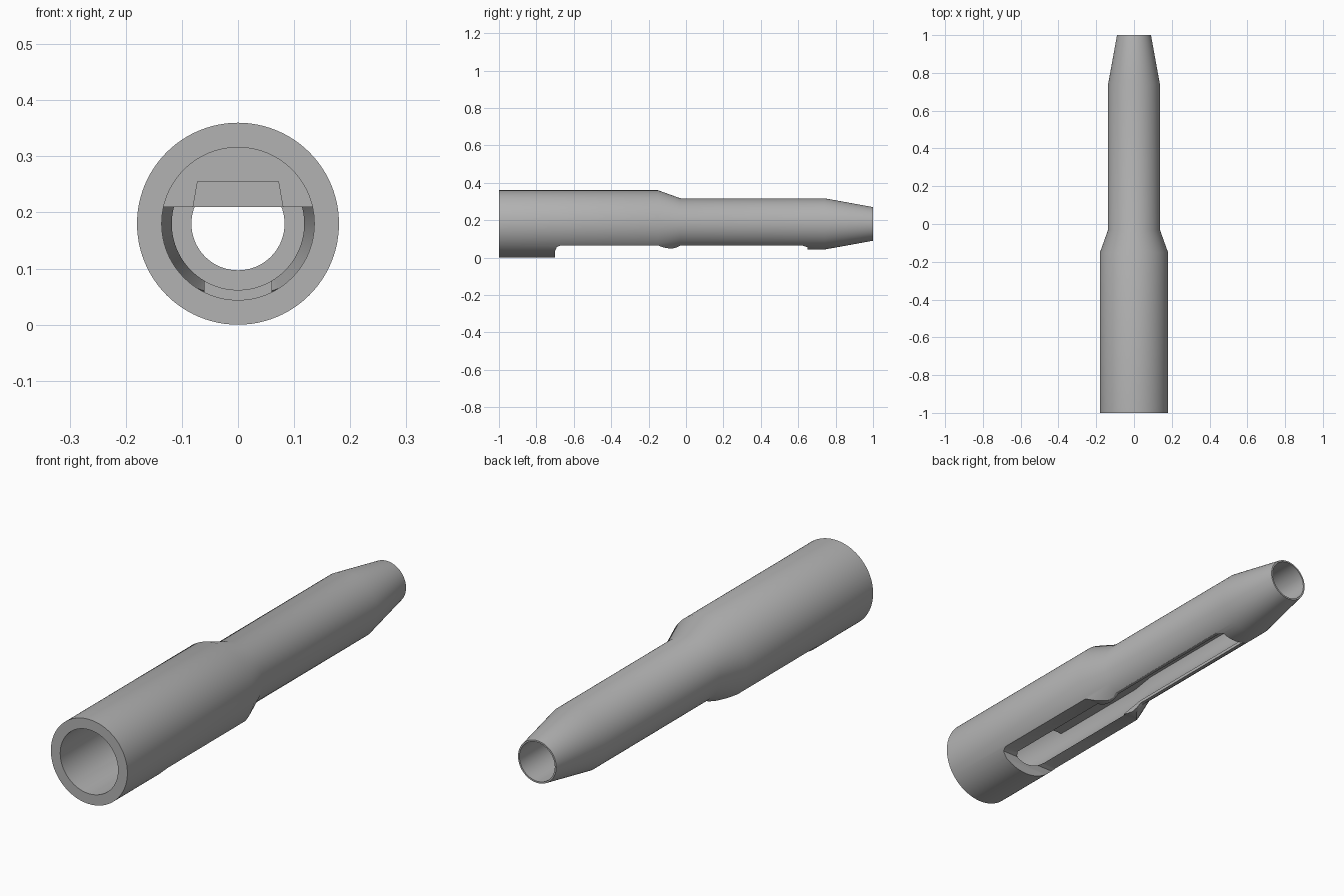
import bpy, bmesh, math

old = bpy.data.objects.get("Cube")
if old:
    bpy.data.objects.remove(old, do_unlink=True)

AXIS_Z = 0.18
SEGMENTS = 96

grey = bpy.data.materials.new("plain_grey")
grey.use_nodes = True
grey.diffuse_color = (0.45, 0.45, 0.45, 1)
grey.node_tree.nodes["Principled BSDF"].inputs["Base Color"].default_value = (0.45, 0.45, 0.45, 1)


def finish(name, bm):
    bmesh.ops.recalc_face_normals(bm, faces=bm.faces[:])
    mesh = bpy.data.meshes.new(name)
    bm.to_mesh(mesh)
    bm.free()
    mesh.materials.append(grey)
    obj = bpy.data.objects.new(name, mesh)
    bpy.context.collection.objects.link(obj)
    return obj


def lathe(name, profile):
    """Turn a closed (y, radius) profile around the long axis."""
    bm = bmesh.new()
    rings = []
    for i in range(SEGMENTS):
        a = math.tau * i / SEGMENTS
        rings.append([bm.verts.new((r * math.cos(a), y, AXIS_Z + r * math.sin(a)))
                      for y, r in profile])
    n = len(profile)
    for i in range(SEGMENTS):
        p, q = rings[i], rings[(i + 1) % SEGMENTS]
        for k in range(n):
            j = (k + 1) % n
            bm.faces.new((p[k], p[j], q[j], q[k]))
    return finish(name, bm)


def prism(name, outline, offset):
    """Extrude a closed outline of 3D points by an offset."""
    bm = bmesh.new()
    face = bm.faces.new([bm.verts.new(p) for p in outline])
    new = bmesh.ops.extrude_face_region(bm, geom=[face])["geom"]
    bmesh.ops.translate(bm, vec=offset,
                        verts=[v for v in new if isinstance(v, bmesh.types.BMVert)])
    return finish(name, bm)


def cut(target, cutter):
    cutter.hide_render = True
    mod = target.modifiers.new("cut", 'BOOLEAN')
    mod.operation = 'DIFFERENCE'
    mod.solver = 'EXACT'
    mod.object = cutter
    bpy.context.view_layer.objects.active = target
    bpy.ops.object.modifier_apply(modifier=mod.name)
    bpy.data.objects.remove(cutter, do_unlink=True)


def smooth(obj):
    bpy.ops.object.select_all(action='DESELECT')
    obj.select_set(True)
    bpy.context.view_layer.objects.active = obj
    bpy.ops.object.shade_smooth_by_angle(angle=math.radians(25))


# Stepped hollow tube: outside front to back, then the bore back to front
tube = lathe("tube_body", [
    (-1, 0.18), (-0.15, 0.18), (-0.03, 0.137), (0.74, 0.137), (1, 0.09),
    (1, 0.083), (0.66, 0.083), (0.66, 0.118), (-0.03, 0.118), (-0.15, 0.136), (-1, 0.136)])

# Flattened underside with rounded ends and a low hump under the shoulder
side = [(-0.7, -0.1), (-0.7, 0.035), (-0.691, 0.056), (-0.67, 0.065), (-0.15, 0.065),
        (-0.12, 0.054), (-0.08, 0.047), (-0.05, 0.054), (-0.03, 0.065),
        (0.62, 0.065), (0.641, 0.058), (0.65, 0.04), (0.65, -0.1)]
cut(tube, prism("underside_cutter", [(-0.3, y, z) for y, z in side], (0.6, 0, 0)))

# Long slot through the lower wall
cut(tube, prism("slot_cutter", [(-0.06, -0.3, -0.1), (0.06, -0.3, -0.1),
                                (0.06, -0.3, 0.13), (-0.06, -0.3, 0.13)], (0, 0.95, 0)))
smooth(tube)


# Inner block filling the upper bore, with a tapered channel in its front part
def upper_outline(y, radius, channel):
    start = math.asin((0.21 - AXIS_Z) / radius)
    arc = [start + (math.pi - 2 * start) * i / 40 for i in range(41)]
    points = [(radius * math.cos(a), y, AXIS_Z + radius * math.sin(a)) for a in arc]
    if channel:
        points += [(x, y, z) for x, z in
                   ((-0.08, 0.21), (-0.072, 0.255), (0.072, 0.255), (0.08, 0.21))]
    return points


for name, y, length, radius, channel in (
        ("inner_block_front", -0.63, 0.56, 0.1365, True),
        ("inner_block_rear", -0.07, 0.73, 0.126, False)):
    smooth(prism(name, upper_outline(y, radius, channel), (0, length, 0)))
